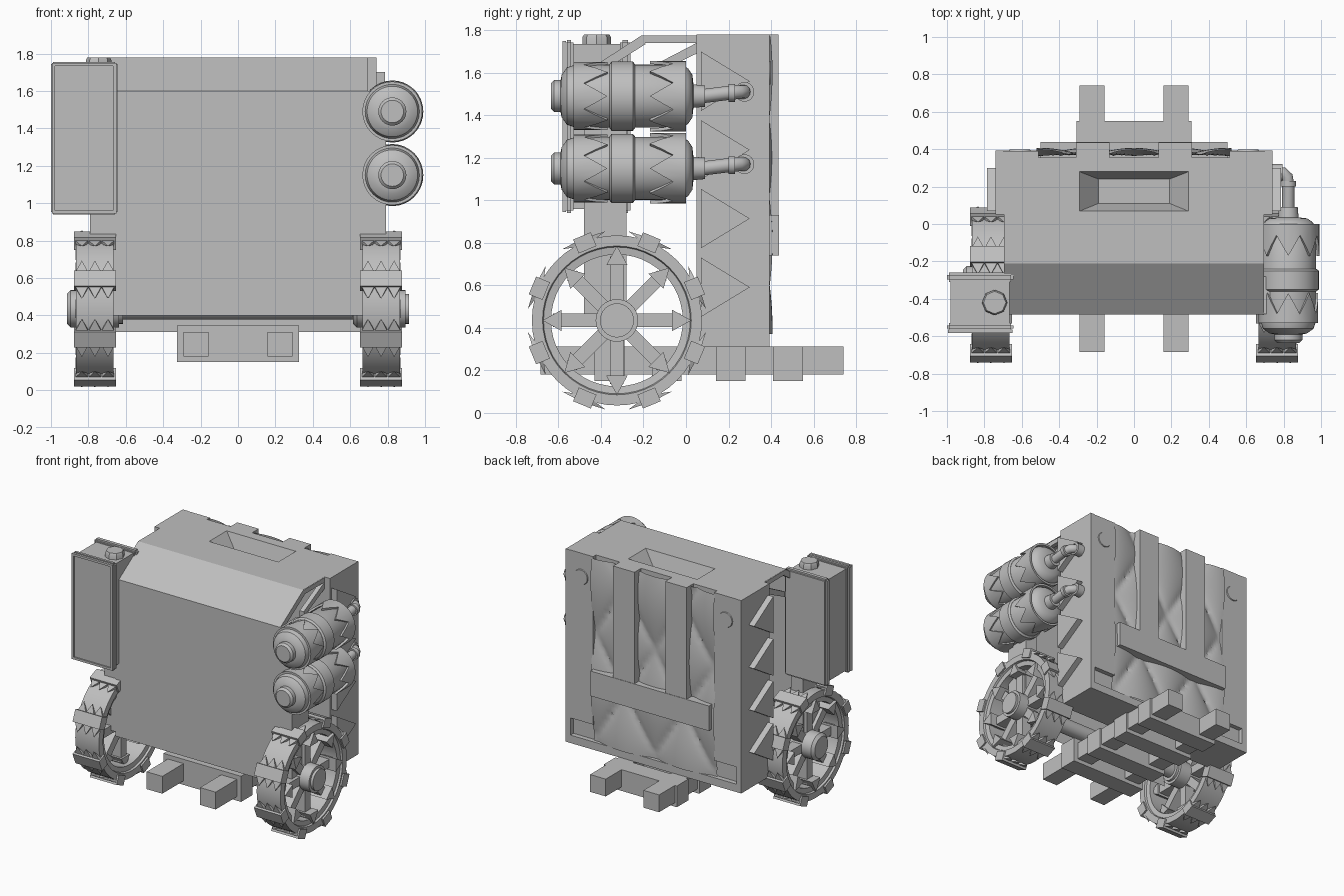
import bpy
import bmesh
from math import sin, cos, pi, radians, sqrt

cube = bpy.data.objects.get("Cube")
if cube:
    bpy.data.objects.remove(cube, do_unlink=True)

grey = bpy.data.materials.new("plain_grey")
grey.use_nodes = True
COLOUR = (0.52, 0.52, 0.52, 1)
grey.diffuse_color = COLOUR
grey.node_tree.nodes["Principled BSDF"].inputs["Base Color"].default_value = COLOUR


def finish(name, bm, smooth=False, fix=True):
    if fix:
        bmesh.ops.recalc_face_normals(bm, faces=bm.faces)
    mesh = bpy.data.meshes.new(name)
    bm.to_mesh(mesh)
    bm.free()
    mesh.materials.append(grey)
    if smooth:
        for p in mesh.polygons:
            p.use_smooth = True
        mesh.set_sharp_from_angle(angle=radians(35))
    ob = bpy.data.objects.new(name, mesh)
    bpy.context.collection.objects.link(ob)
    return ob


def box(name, x, y, z, bevel=0):
    bm = bmesh.new()
    bmesh.ops.create_cube(bm, size=1)
    for v in bm.verts:
        v.co = [lo + (c + 0.5) * (hi - lo) for c, (lo, hi) in zip(v.co, (x, y, z))]
    if bevel:
        bmesh.ops.bevel(bm, geom=bm.edges[:], offset=bevel, segments=2, affect='EDGES')
    return finish(name, bm)


def prism(name, outline, x0, x1):
    """Extrude a (y, z) outline along x."""
    bm = bmesh.new()
    face = bm.faces.new([bm.verts.new((x0, y, z)) for y, z in outline])
    ext = bmesh.ops.extrude_face_region(bm, geom=[face])
    for v in ext["geom"]:
        if isinstance(v, bmesh.types.BMVert):
            v.co.x = x1
    return finish(name, bm)


def lathe(name, axis, centre, profile, sides=32, ring=False):
    """Revolve (radius, offset) points about the x, y or z axis."""
    bm = bmesh.new()
    loops = []
    for r, t in profile:
        loop = []
        for i in range(sides):
            a = 2 * pi * i / sides
            c, s = r * cos(a), r * sin(a)
            p = {"x": (t, c, s), "y": (c, t, s), "z": (c, s, t)}[axis]
            loop.append(bm.verts.new([m + n for m, n in zip(centre, p)]))
        loops.append(loop)
    pairs = list(zip(loops, loops[1:]))
    if ring:
        pairs.append((loops[-1], loops[0]))
    else:
        bm.faces.new(loops[0])
        bm.faces.new(loops[-1])
    for a, b in pairs:
        for i in range(sides):
            j = (i + 1) % sides
            bm.faces.new((a[i], a[j], b[j], b[i]))
    return finish(name, bm, smooth=True)


def collar(name, centre, r, y0, y_short, y_long, teeth=8):
    """Zigzag-edged sleeve around the y axis."""
    bm = bmesh.new()
    n = teeth * 4
    rows = []
    for k in range(n):
        a = 2 * pi * k / n
        f = abs((k % 4) - 2) / 2
        tip = y_short + (y_long - y_short) * f
        rows.append([bm.verts.new((centre[0] + rr * cos(a), y, centre[1] + rr * sin(a)))
                     for rr, y in ((r, y0), (r, tip), (r - 0.015, tip), (r - 0.015, y0))])
    for k in range(n):
        a, b = rows[k], rows[(k + 1) % n]
        for m in range(4):
            bm.faces.new((a[m], b[m], b[(m + 1) % 4], a[(m + 1) % 4]))
    return finish(name, bm, smooth=True)


# Main body with a tapered tray sunk into its top
body = box("body", (-0.74, 0.74), (0.05, 0.355), (0.31, 1.78))
bm = bmesh.new()
rims = []
for x, y0, y1, z in ((0.19, 0.11, 0.24, 1.66), (0.3, 0.065, 0.283, 1.79)):
    rims.append([bm.verts.new(p) for p in ((-x, y0, z), (x, y0, z), (x, y1, z), (-x, y1, z))])
for r in rims:
    bm.faces.new(r)
for i in range(4):
    j = (i + 1) % 4
    bm.faces.new((rims[0][i], rims[0][j], rims[1][j], rims[1][i]))
cutter = finish("tray_cutter", bm)
cutter.hide_render = True
cut = body.modifiers.new("tray", 'BOOLEAN')
cut.operation = 'DIFFERENCE'
cut.object = cutter
bpy.context.view_layer.objects.active = body
bpy.ops.object.modifier_apply(modifier="tray")
bpy.data.objects.remove(cutter, do_unlink=True)

# Back frame, side pilasters and straps
box("back_sill", (-0.74, 0.74), (0.35, 0.392), (0.31, 0.37))
for s, side in ((1, "left"), (-1, "right")):
    def span(a, b):
        return (min(s * a, s * b), max(s * a, s * b))
    box(side + "_back_edge", span(0.7, 0.74), (0.35, 0.392), (0.37, 1.78))
    box(side + "_pilaster", span(0.51, 0.7), (0.35, 0.39), (0.5, 1.78))
    box(side + "_strap", span(0.13, 0.31), (0.35, 0.435), (0.9, 1.78))
    lathe(side + "_back_stud", "y", (s * 0.61, 0.385, 1.6), ((0.06, 0), (0.055, 0.012)), 24)
    # Pointed plates wrapping the side of the body
    for k in range(4):
        z = 1.56 - 0.323 * k
        prism(side + "_side_tooth", ((0.07, z + 0.14), (0.07, z - 0.14), (0.3, z)), s * 0.72, s * 0.785)
    # Hood bracing
    for bar in (((-0.21, 1.775), (-0.48, 1.6), (-0.45, 1.57), (-0.19, 1.735)),
                ((-0.21, 1.775), (0.05, 1.775), (0.05, 1.74), (-0.2, 1.74)),
                ((0.05, 1.74), (-0.2, 1.61), (-0.2, 1.57), (0.05, 1.69))):
        prism(side + "_hood_brace", bar, s * 0.66, s * 0.695)
    box(side + "_post", span(0.69, 0.79), (-0.48, -0.28), (0.43, 1.6))
box("cross_strap", (-0.5, 0.5), (0.35, 0.438), (0.74, 0.93))

# Tufted back pad
bm = bmesh.new()
bmesh.ops.create_grid(bm, x_segments=48, y_segments=64, size=1)
for v in bm.verts:
    x, z = v.co.x * 0.52, 1.07 + v.co.y * 0.7
    p, q = x / 0.5 + (z - 1.2) / 0.8, x / 0.5 - (z - 1.2) / 0.8
    v.co = (x, 0.362 + 0.045 * sqrt(abs(sin(pi * p) * sin(pi * q))), z)
bmesh.ops.reverse_faces(bm, faces=bm.faces)
bm.normal_update()
if sum(f.normal.y for f in bm.faces) < 0:
    bmesh.ops.reverse_faces(bm, faces=bm.faces)
finish("tufted_pad", bm, smooth=True, fix=False)

# Thin front hood sheet
bm = bmesh.new()
edges = [[bm.verts.new((x, y, z)) for x in (-0.695, 0.695)]
         for y, z in ((0.05, 1.78), (-0.21, 1.78), (-0.485, 1.6), (-0.485, 0.4))]
for (l0, r0), (l1, r1) in zip(edges, edges[1:]):
    bm.faces.new((l1, r1, r0, l0))
finish("front_hood", bm, fix=False)

# Wheels
WY, WZ = -0.325, 0.435


def turned(points, angle):
    """Place (radial, tangential) points around the wheel centre."""
    c, s = cos(angle), sin(angle)
    return [(WY + r * c - t * s, WZ + r * s + t * c) for r, t in points]


for s, side in ((1, "left"), (-1, "right")):
    hub = (s * 0.765, WY, WZ)
    lathe(side + "_wheel_rim", "x", hub,
          ((0.4, -0.1), (0.4, 0.1), (0.35, 0.1), (0.345, 0.085), (0.31, 0.08),
           (0.31, -0.08), (0.345, -0.085), (0.35, -0.1)), 48, ring=True)
    lathe(side + "_wheel_hub", "x", hub,
          ((0.08, -0.15), (0.1, -0.13), (0.1, 0.13), (0.08, 0.13), (0.08, 0.15)), 32)
    for k in range(8):
        a = k * pi / 4
        prism(side + "_spoke", turned(((0.08, -0.032), (0.3, -0.032), (0.3, 0.032), (0.08, 0.032)), a),
              s * 0.735, s * 0.815)
        prism(side + "_spoke_tip", turned(((0.26, -0.05), (0.35, 0), (0.26, 0.05)), a),
              s * 0.72, s * 0.87)
        b = a + pi / 8
        prism(side + "_tread", turned(((0.36, -0.045), (0.43, -0.045), (0.43, 0.045), (0.36, 0.045)), b),
              s * 0.652, s * 0.878)
        # Zigzag teeth beside each tread block
        bm = bmesh.new()
        for d in (-1, 1):
            for j in range(3):
                x = s * 0.765 + (j - 1) * 0.07
                foot, tip = turned(((0.414, d * 0.04), (0.408, d * 0.11)), b)
                under = turned(((0.39, d * 0.04),), b)[0]
                f0, f1, t, u0, u1 = [bm.verts.new(p) for p in (
                    (x - 0.035, *foot), (x + 0.035, *foot), (x, *tip),
                    (x - 0.035, *under), (x + 0.035, *under))]
                for f in ((f0, f1, t), (f0, t, u0), (f1, u1, t), (u0, t, u1), (f0, u0, u1, f1)):
                    bm.faces.new(f)
        finish(side + "_tread_teeth", bm)
lathe("axle", "x", (0, WY, WZ), ((0.057, -0.7), (0.057, 0.7)), 24)

# Pallet under the body
for s in (-1, 1):
    box("pallet_beam", (s * 0.225 - 0.066, s * 0.225 + 0.066), (-0.685, 0.74), (0.18, 0.312))
for y in (0.48, 0.21, -0.09):
    box("pallet_slat", (-0.308, 0.308), (y - 0.07, y + 0.07), (0.15, 0.312))
box("pallet_front_slat", (-0.327, 0.327), (-0.43, -0.29), (0.15, 0.345))

# Two gas bottles on the left side
for z in (1.49, 1.15):
    c = (0.825, 0, z)
    lathe("bottle", "y", c, ((0.06, -0.635), (0.075, -0.62), (0.075, -0.59), (0.1, -0.585),
                             (0.135, -0.56), (0.148, -0.52), (0.148, -0.02), (0.13, 0.01),
                             (0.1, 0.03), (0.055, 0.035), (0.05, 0.09)), 40)
    lathe("bottle_band", "y", c, ((0.15, -0.36), (0.163, -0.35), (0.163, -0.25), (0.15, -0.24)), 40)
    collar("front_collar", (c[0], z), 0.16, -0.53, -0.48, -0.37)
    collar("rear_collar", (c[0], z), 0.166, 0.0, -0.06, -0.17)
    curve = bpy.data.curves.new("bottle_pipe", 'CURVE')
    curve.dimensions = '3D'
    curve.bevel_depth = 0.033
    curve.bevel_resolution = 4
    curve.use_fill_caps = True
    path = ((0.825, 0.08, z), (0.825, 0.2, z + 0.015), (0.818, 0.25, z + 0.02),
            (0.795, 0.272, z + 0.02), (0.73, 0.275, z + 0.02))
    spline = curve.splines.new('POLY')
    spline.points.add(len(path) - 1)
    for pt, co in zip(spline.points, path):
        pt.co = (*co, 1)
    spline.use_smooth = True
    curve.materials.append(grey)
    bpy.context.collection.objects.link(bpy.data.objects.new("bottle_pipe", curve))
    lathe("pipe_fitting", "x", (0.76, 0.275, z + 0.02), ((0.046, -0.03), (0.046, 0.035)), 24)
    lathe("pipe_sleeve", "y", (0.825, 0.2, z + 0.015), ((0.042, 0), (0.042, 0.03)), 24)

# Tank on the right side with flanged ends, framed front and filler cap
box("tank", (-0.98, -0.665), (-0.56, -0.28), (0.96, 1.735))
box("tank_rear_flange", (-1, -0.645), (-0.31, -0.26), (0.94, 1.755), 0.012)
box("tank_front_flange", (-1, -0.645), (-0.572, -0.53), (0.94, 1.755), 0.012)
for x in ((-0.995, -0.978), (-0.667, -0.65)):
    box("tank_front_rim", x, (-0.582, -0.565), (0.945, 1.75))
for z in ((0.945, 0.962), (1.733, 1.75)):
    box("tank_front_rim", (-0.995, -0.65), (-0.582, -0.565), z)
lathe("filler_cap", "z", (-0.745, -0.42, 1.72), ((0.068, 0), (0.068, 0.045), (0.06, 0.06)), 8)
